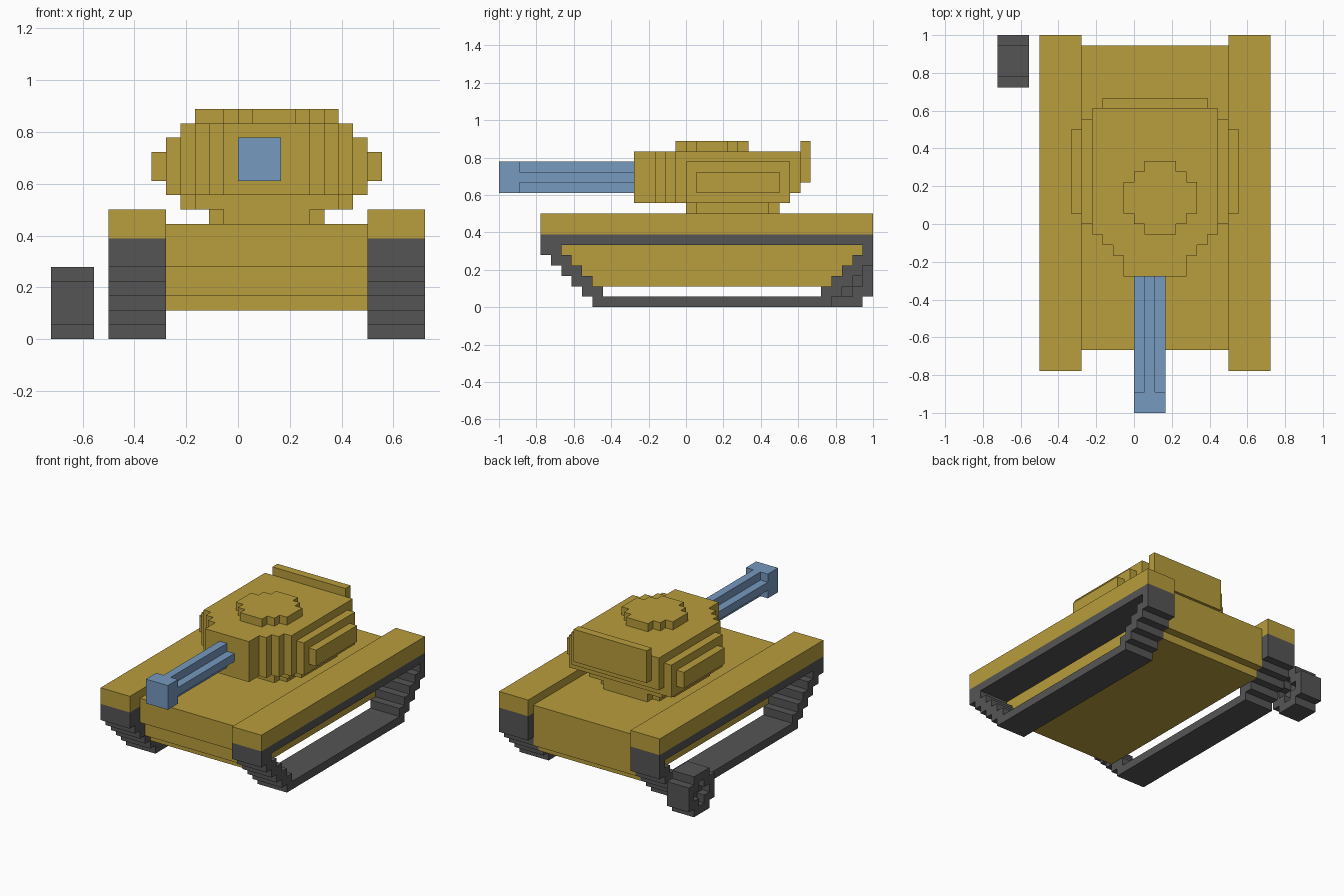
import bpy, bmesh

cube = bpy.data.objects.get("Cube")
if cube:
    bpy.data.objects.remove(cube, do_unlink=True)

U = 1 / 18  # one block


def material(name, rgb):
    m = bpy.data.materials.new(name)
    m.use_nodes = True
    m.diffuse_color = (*rgb, 1)
    bsdf = next(n for n in m.node_tree.nodes if n.type == 'BSDF_PRINCIPLED')
    bsdf.inputs["Base Color"].default_value = (*rgb, 1)
    bsdf.inputs["Roughness"].default_value = 0.9
    return m


SAND = material("sand_yellow", (0.479, 0.337, 0.045))
GREY = material("dark_grey", (0.091, 0.091, 0.091))
BLUE = material("steel_blue", (0.181, 0.319, 0.521))

# How a flat (a, b) layout and a depth d map to x, y, z for each extrusion axis
AXES = {'x': lambda a, b, d: (d, a, b),
        'y': lambda a, b, d: (a, d, b),
        'z': lambda a, b, d: (a, b, d)}


def prism(name, mat, axis, d0, d1, rows):
    """Extrude a stepped outline; each row is (b0, b1, a0, a1) in blocks."""
    cells = {(a, b) for b0, b1, a0, a1 in rows
             for a in range(a0, a1) for b in range(b0, b1)}
    bm = bmesh.new()
    cache = {}

    def vert(a, b, d):
        if (a, b, d) not in cache:
            cache[a, b, d] = bm.verts.new([c * U for c in AXES[axis](a, b, d)])
        return cache[a, b, d]

    for a, b in cells:
        corners = [(a, b), (a + 1, b), (a + 1, b + 1), (a, b + 1)]
        for d in (d0, d1):
            bm.faces.new([vert(*c, d) for c in corners])
        sides = [(a, b - 1), (a + 1, b), (a, b + 1), (a - 1, b)]
        for i, neighbour in enumerate(sides):
            if neighbour not in cells:
                p, q = corners[i], corners[(i + 1) % 4]
                bm.faces.new([vert(*p, d0), vert(*q, d0), vert(*q, d1), vert(*p, d1)])
    bmesh.ops.recalc_face_normals(bm, faces=bm.faces)
    bmesh.ops.dissolve_limit(bm, angle_limit=0.01, verts=bm.verts, edges=bm.edges)
    me = bpy.data.meshes.new(name)
    bm.to_mesh(me)
    bm.free()
    me.materials.append(mat)
    ob = bpy.data.objects.new(name, me)
    bpy.context.collection.objects.link(ob)
    return ob


def box(name, mat, x0, x1, y0, y1, z0, z1):
    return prism(name, mat, 'z', z0, z1, [(y0, y1, x0, x1)])


# Hull with stepped underside at both ends
prism("hull", SAND, 'x', -5, 9,
      [(5, 8, -12, 17), (3, 5, -11, 17), (2, 3, -10, 16)])

# Tracks: open stepped loops, each under a fender
loop = [(6, 7, -14, 18), (0, 1, -9, 14)]
for z in range(1, 6):
    loop.append((z, z + 1, -9 - z, -7 - z))
    loop.append((z, z + 1, 12 + z, min(14 + z, 18)))
for side, x0 in (("right", -9), ("left", 9)):
    prism(side + "_track", GREY, 'x', x0, x0 + 4, loop)
    box(side + "_fender", SAND, x0, x0 + 4, -14, 18, 7, 9)

# Loose wheel with a cross-shaped recess on both faces
prism("wheel_rim", GREY, 'x', -13, -10,
      [(0, 1, 14, 17), (1, 2, 13, 15), (1, 2, 16, 18), (2, 3, 13, 14),
       (2, 3, 17, 18), (3, 4, 13, 15), (3, 4, 16, 18), (4, 5, 14, 17)])
prism("wheel_hub", GREY, 'x', -12, -11,
      [(1, 4, 15, 16), (2, 3, 14, 17)])

# Turret ring and base
prism("turret_ring", SAND, 'z', 8, 9, [(0, 9, -1, 5), (1, 8, -2, 6)])
prism("turret_base", SAND, 'z', 9, 10, [(0, 9, -3, 7), (1, 8, -4, 8)])

# Turret body with stepped nose
prism("turret_body", SAND, 'z', 10, 15,
      [(-1, 10, -4, 8), (-2, -1, -3, 7), (-3, -2, -2, 6), (-5, -3, -1, 5)])
box("turret_back", SAND, -4, 8, 10, 11, 11, 15)
box("turret_rear_plate", SAND, -3, 7, 11, 12, 12, 16)

# Layered side armour
for side, inner, outer in (("right", -5, -6), ("left", 8, 9)):
    box(side + "_inner_armour", SAND, inner, inner + 1, 0, 10, 10, 14)
    box(side + "_outer_armour", SAND, outer, outer + 1, 1, 9, 11, 13)

# Round hatch
prism("hatch", SAND, 'z', 15, 16,
      [(-1, 6, 1, 4), (0, 5, 0, 5), (1, 4, -1, 6)])

# Gun: cross-section barrel and square muzzle
prism("gun_barrel", BLUE, 'y', -16, -5, [(11, 14, 1, 2), (12, 13, 0, 3)])
box("gun_muzzle", BLUE, 0, 3, -18, -16, 11, 14)
